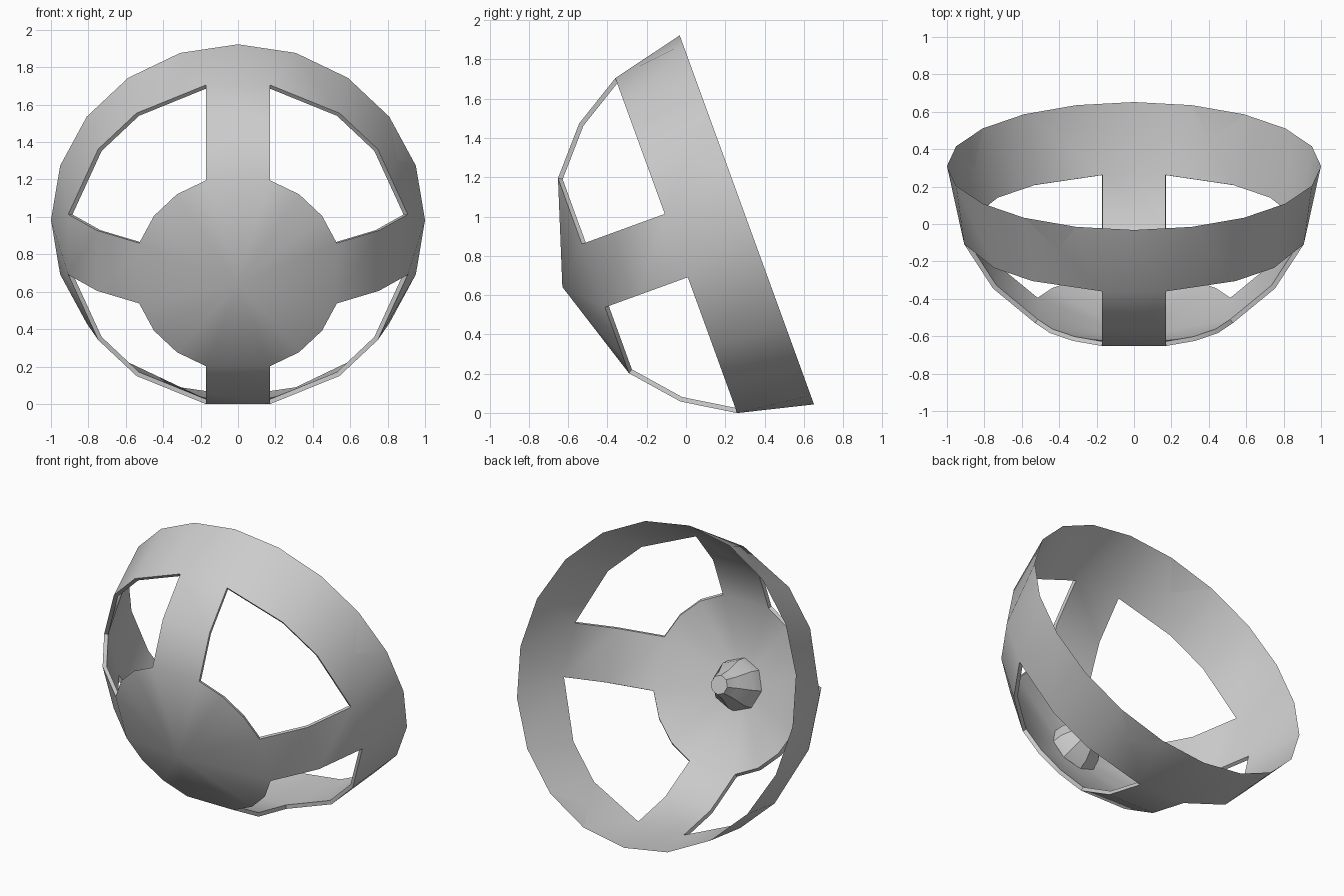
import bpy, bmesh
from math import sin, cos, radians, degrees, asin
from mathutils import Vector

if "Cube" in bpy.data.objects:
    bpy.data.objects.remove(bpy.data.objects["Cube"])

TILT = radians(20)
CY, CZ = 0.31, 0.983          # centre of the open rim
INNER = 0.975                 # inner shell scale


def place(x, u, a):
    """Dome frame (sideways, up the disc, along the axis) to world."""
    return Vector((x, CY - cos(TILT) * a - sin(TILT) * u,
                   CZ + cos(TILT) * u - sin(TILT) * a))


def finish(name, bm, angle):
    bmesh.ops.recalc_face_normals(bm, faces=bm.faces)
    me = bpy.data.meshes.new(name)
    bm.to_mesh(me)
    bm.free()
    ob = bpy.data.objects.new(name, me)
    bpy.context.collection.objects.link(ob)
    bpy.ops.object.select_all(action='DESELECT')
    ob.select_set(True)
    bpy.context.view_layer.objects.active = ob
    bpy.ops.object.shade_smooth_by_angle(angle=radians(angle))
    return ob


# Latitudes of the dome rows, all on a unit sphere
RIM, FRONT, MID, HUB = 0.0, 22.5, 39.375, 56.25
HALF = cos(radians(HUB)) * sin(radians(18))    # half width of a spoke


def spoke_angle(lat):
    return degrees(asin(HALF / cos(radians(lat))))


SF, SM = spoke_angle(FRONT), spoke_angle(MID)

# Dome shell: rim band, four spokes and hub cap
bm = bmesh.new()
outer, inner = {}, {}


def key(lat, ang):
    k = (lat, round(ang % 360, 3))
    if k not in outer:
        la, an = radians(lat), radians(ang)
        p = (cos(la) * sin(an), cos(la) * cos(an), sin(la))
        outer[k] = bm.verts.new(place(*p))
        # the wall thins to a sharp edge at the open rim
        inner[k] = outer[k] if lat == RIM else bm.verts.new(
            place(*(c * INNER for c in p)))
    return k


tip = (90, 0)
faces = []
for q in range(0, 360, 90):
    def P(lat, ang):
        return key(lat, q + ang)
    # band over the openings
    for b0, b1, f0, f1 in ((18, 36, SF, 36), (36, 54, 36, 54), (54, 72, 54, 90 - SF)):
        faces.append([P(RIM, b0), P(RIM, b1), P(FRONT, f1), P(FRONT, f0)])
    # band behind the spoke
    faces.append([P(RIM, 0), P(FRONT, SF), P(FRONT, -SF)])
    faces.append([P(RIM, 0), P(RIM, 18), P(FRONT, SF)])
    faces.append([P(RIM, -18), P(RIM, 0), P(FRONT, -SF)])
    # spoke
    for (l0, a0), (l1, a1) in (((FRONT, SF), (MID, SM)), ((MID, SM), (HUB, 18))):
        faces.append([P(l0, -a0), P(l0, a0), P(l1, a1), P(l1, -a1)])
    # hub cap sectors
    for a0, a1 in ((-18, 18), (18, 36), (36, 54), (54, 72)):
        faces.append([P(HUB, a0), P(HUB, a1), key(*tip)])

uses = {}
for f in faces:
    bm.faces.new([outer[k] for k in f])
    bm.faces.new([inner[k] for k in reversed(f)])
    for a, b in zip(f, f[1:] + f[:1]):
        uses.setdefault(frozenset((a, b)), []).append((a, b))
# walls around the openings
for e in uses.values():
    if len(e) == 1:
        a, b = e[0]
        if a[0] != RIM or b[0] != RIM:
            bm.faces.new([outer[b], outer[a], inner[a], inner[b]])
finish("dome_frame", bm, 30)

# Tapered knob inside the hub
bm = bmesh.new()
N = 8
rings = []
for r, a in ((0.165, 0.925), (0.15, 0.86), (0.09, 0.77), (0.06, 0.70)):
    rings.append([bm.verts.new(place(r * sin(radians(360 / N * i)),
                                     r * cos(radians(360 / N * i)), a))
                  for i in range(N)])
for r0, r1 in zip(rings, rings[1:]):
    for i in range(N):
        j = (i + 1) % N
        bm.faces.new([r0[i], r0[j], r1[j], r1[i]])
bm.faces.new(rings[0])
bm.faces.new(rings[-1])
finish("inner_knob", bm, 30)
